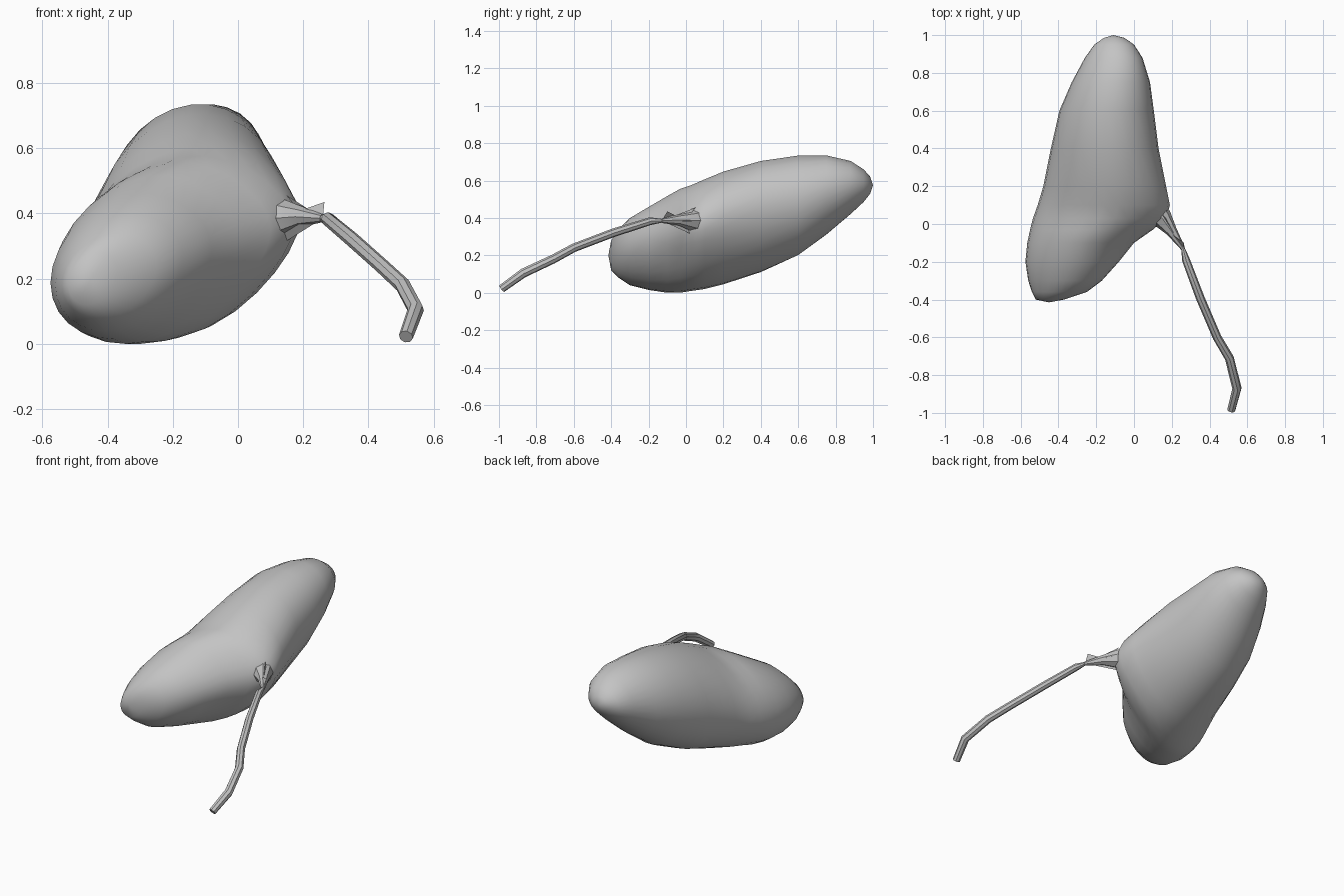
import bpy, bmesh
from math import sin, cos, tau, exp

cube = bpy.data.objects.get("Cube")
if cube:
    bpy.data.objects.remove(cube, do_unlink=True)

grey = bpy.data.materials.new("light_grey")
grey.use_nodes = True
colour = (0.55, 0.55, 0.55, 1)
grey.diffuse_color = colour
grey.node_tree.nodes["Principled BSDF"].inputs["Base Color"].default_value = colour


def add_object(name, data):
    obj = bpy.data.objects.new(name, data)
    bpy.context.collection.objects.link(obj)
    data.materials.append(grey)
    return obj


def finish_mesh(name, bm, smooth):
    bmesh.ops.recalc_face_normals(bm, faces=bm.faces)
    mesh = bpy.data.meshes.new(name)
    for face in bm.faces:
        face.smooth = smooth
    bm.to_mesh(mesh)
    bm.free()
    return add_object(name, mesh)


def tube(name, path, radii, sides):
    """Round tapering tube along a path, as a mesh."""
    curve = bpy.data.curves.new(name, "CURVE")
    curve.dimensions = "3D"
    curve.bevel_depth = 1
    curve.bevel_resolution = sides // 2 - 2
    curve.use_fill_caps = True
    spline = curve.splines.new("POLY")
    spline.points.add(len(path) - 1)
    for point, place, radius in zip(spline.points, path, radii):
        point.co = (*place, 1)
        point.radius = radius
    obj = add_object(name, curve)
    bpy.ops.object.select_all(action="DESELECT")
    obj.select_set(True)
    bpy.context.view_layer.objects.active = obj
    bpy.ops.object.convert(target="MESH")
    bpy.ops.object.shade_smooth_by_angle()


# Body: skewed oval sections from front to back
# (y, right edge, left edge, bottom, top, sideways tilt)
sections = [
    (-0.4, -0.52, -0.37, 0.12, 0.28, 0.02),
    (-0.36, -0.54, -0.25, 0.08, 0.34, 0.03),
    (-0.3, -0.56, -0.17, 0.04, 0.4, 0.04),
    (-0.2, -0.575, -0.08, 0.015, 0.46, 0.05),
    (-0.1, -0.565, 0, 0, 0.52, 0.06),
    (-0.03, -0.55, 0.1, 0, 0.56, 0.07),
    (0.03, -0.535, 0.17, 0.01, 0.58, 0.07),
    (0.1, -0.51, 0.19, 0.02, 0.61, 0.07),
    (0.2, -0.48, 0.17, 0.045, 0.65, 0.06),
    (0.4, -0.44, 0.13, 0.11, 0.705, 0.05),
    (0.6, -0.395, 0.105, 0.2, 0.735, 0.03),
    (0.75, -0.33, 0.085, 0.31, 0.735, 0.03),
    (0.88, -0.26, 0.045, 0.42, 0.705, 0.02),
    (0.95, -0.21, 0, 0.485, 0.66, 0.01),
    (0.985, -0.16, -0.05, 0.53, 0.62, 0),
]
SIDES = 28
bm = bmesh.new()
rings = []
for y, x0, x1, z0, z1, tilt in sections:
    half = (z1 - z0) / 2
    height = (half * half - tilt * tilt) ** 0.5
    ring = []
    for i in range(SIDES):
        c, s = cos(tau * i / SIDES), sin(tau * i / SIDES)
        pinch = 1 - 0.3 * exp(-(y / 0.25) ** 2) * max(c, 0) ** 2
        x = (x0 + x1) / 2 + c * (x1 - x0) / 2
        z = (z0 + z1) / 2 + s * height * pinch + c * tilt
        ring.append(bm.verts.new((x, y, z)))
    rings.append(ring)
for a, b in zip(rings, rings[1:]):
    for i in range(SIDES):
        j = (i + 1) % SIDES
        bm.faces.new((a[i], a[j], b[j], b[i]))
for ring, tip in ((rings[0], (-0.45, -0.415, 0.2)), (rings[-1], (-0.11, 1, 0.575))):
    pole = bm.verts.new(tip)
    for i in range(SIDES):
        bm.faces.new((ring[i], ring[(i + 1) % SIDES], pole))
finish_mesh("body", bm, True)

# Gathered neck between body and cord
pinch_point = (0.26, -0.13, 0.385)
tube("neck", [(0.08, 0.09, 0.385), (0.15, 0.03, 0.385), (0.2, -0.04, 0.39), pinch_point],
     [0.085, 0.055, 0.03, 0.012], 8)

# Creased flaps fanning out from the knot
flaps = [
    ((0.14, 0.035, 0.31), (0.125, 0.0, 0.375)),
    ((0.18, -0.03, 0.42), (0.19, 0.07, 0.38)),
    ((0.265, -0.1, 0.435), (0.18, -0.04, 0.405)),
    ((0.15, 0.05, 0.455), (0.19, 0.01, 0.4)),
]
bm = bmesh.new()
for pair in flaps:
    bm.faces.new([bm.verts.new(p) for p in (pinch_point, *pair)])
finish_mesh("neck_flaps", bm, False)

# Cord with a bent end
tube("cord",
     [pinch_point, (0.275, -0.19, 0.383), (0.35, -0.39, 0.32), (0.44, -0.6, 0.24),
      (0.505, -0.71, 0.18), (0.545, -0.87, 0.105), (0.515, -0.985, 0.022)],
     [0.01, 0.021, 0.023, 0.023, 0.024, 0.025, 0.022], 8)
